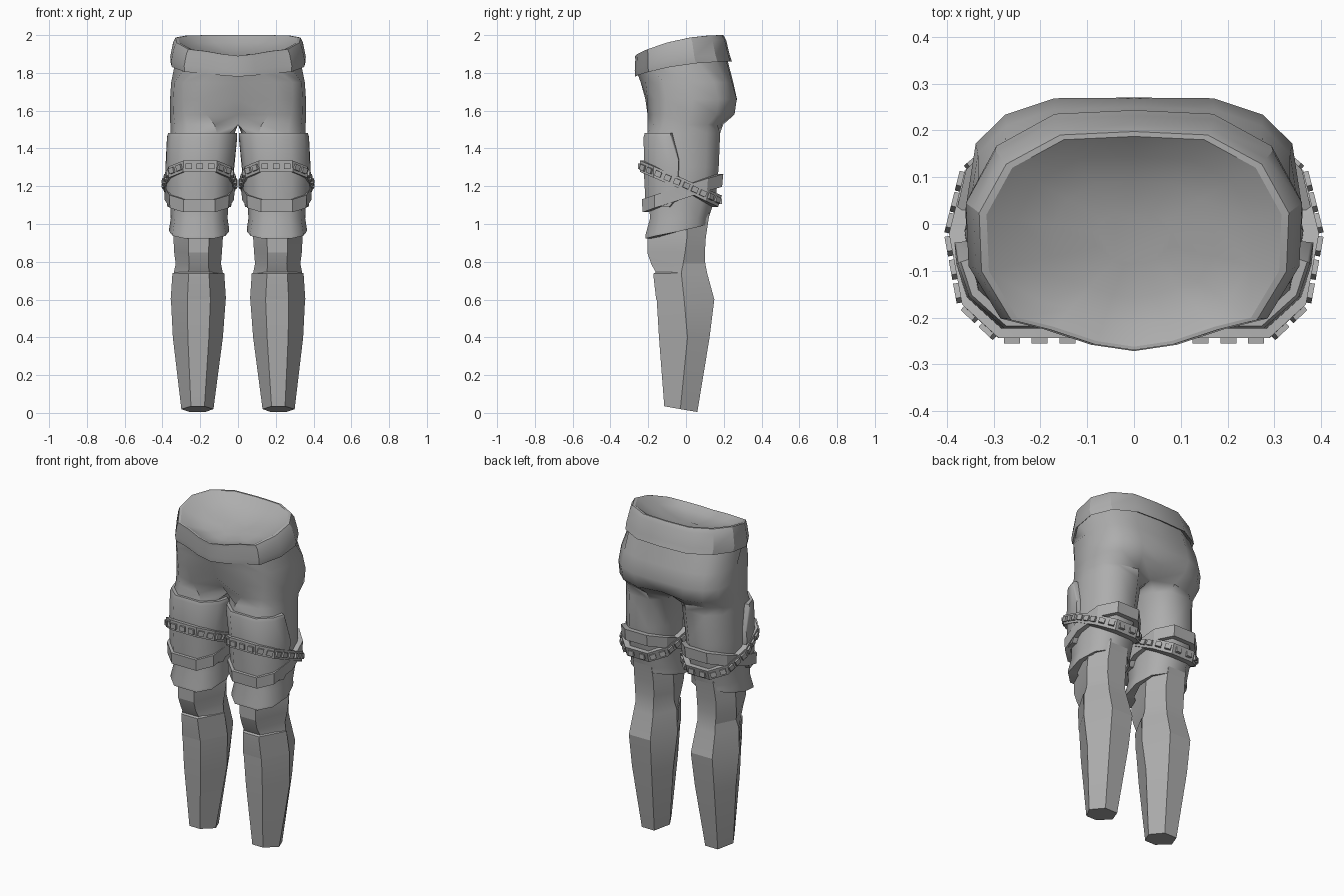
import bpy, bmesh
from math import sin, cos, pi, radians, copysign
from mathutils import Vector, Matrix

if "Cube" in bpy.data.objects:
    bpy.data.objects.remove(bpy.data.objects["Cube"])

grey = bpy.data.materials.new("plain_grey")
grey.use_nodes = True
grey.diffuse_color = (0.42, 0.42, 0.42, 1)
grey.node_tree.nodes["Principled BSDF"].inputs["Base Color"].default_value = (0.42, 0.42, 0.42, 1)


def finish(bm, name, angle=35, mirror=True):
    """Turn a bmesh into a named, shaded and optionally mirrored object."""
    bmesh.ops.recalc_face_normals(bm, faces=bm.faces)
    me = bpy.data.meshes.new(name)
    bm.to_mesh(me)
    bm.free()
    me.materials.append(grey)
    ob = bpy.data.objects.new(name, me)
    bpy.context.collection.objects.link(ob)
    if mirror:
        mod = ob.modifiers.new("Mirror", 'MIRROR')
        mod.merge_threshold = 0.0005
    bpy.ops.object.select_all(action='DESELECT')
    ob.select_set(True)
    bpy.context.view_layer.objects.active = ob
    bpy.ops.object.shade_smooth_by_angle(angle=radians(angle))


def loft(bm, rings, closed=True, wrap=False, cap_end=False):
    """Bridge rings of points; wrap joins the last ring to the first."""
    rows = [[bm.verts.new(p) for p in r] for r in rings]
    n = len(rows[0])
    pairs = list(zip(rows, rows[1:])) + ([(rows[-1], rows[0])] if wrap else [])
    for a, b in pairs:
        for i in range(n if closed else n - 1):
            j = (i + 1) % n
            bm.faces.new((a[i], a[j], b[j], b[i]))
    if cap_end:
        bm.faces.new(rows[-1])
    return rows


def power(v, e):
    return copysign(abs(v) ** e, v)


# Thigh sections: height, inner x, outer x, front y, back y
THIGH = [(1.48, .018, .358, -.215, .195), (1.30, .042, .362, -.215, .187),
         (1.15, .050, .360, -.210, .172), (1.03, .055, .356, -.200, .130),
         (0.94, .060, .352, -.205, .115)]
LEG_ANGLES = [-145, -112, -68, -35, 0, 35, 68, 112, 145, 180]


def thigh_point(z, deg, off=0.0):
    """Point on the thigh surface; 0 is outward, -90 is the front."""
    zc = min(max(z, THIGH[-1][0]), THIGH[0][0])
    for a, b in zip(THIGH, THIGH[1:]):
        if b[0] <= zc <= a[0]:
            t = (a[0] - zc) / (a[0] - b[0])
            _, x0, x1, y0, y1 = [p + (q - p) * t for p, q in zip(a, b)]
            break
    c, s = cos(radians(deg)), sin(radians(deg))
    e = .8 if s < 0 else .95
    x = (x0 + x1) / 2 + ((x1 - x0) / 2 + off) * power(c, e)
    y = (y0 + y1) / 2 + ((y1 - y0) / 2 + off) * power(s, e)
    return Vector((max(x, .004), y, z))


# Waist half outline from centre front to centre back
HALF = [(0, -.262), (.08, -.25), (.17, -.22), (.25, -.20), (.31, -.10),
        (.315, .02), (.26, .12), (.15, .18), (0, .187)]
OUTLINE = HALF + [(-x, y) for x, y in HALF[-2:0:-1]]


def waist(sx, sy, dy, z0, rise, outline=OUTLINE):
    """Waist ring that climbs steeply at the front and levels off at the back."""
    return [(x * sx, y * sy + dy, z0 + rise * sin(((y + .262) / .449) ** .8 * pi / 2))
            for x, y in outline]


# Hips: height, half width, front y, back y, centre front y, centre back y, blend to leg
HIPS = [(1.75, .354, -.225, .255, -.24, .250, 0), (1.66, .360, -.215, .280, -.215, .270, .1),
        (1.58, .362, -.215, .268, -.150, .235, .4), (1.525, .360, -.213, .205, -.080, .145, .85)]
bm = bmesh.new()
rows = [waist(1.06, 1.06, .012, 1.82, .085, HALF)]
for z, rx, yf, yb, cf, cb, blend in HIPS:
    ring = []
    for k in range(9):
        a = radians(-90 + 22.5 * k)
        x = rx * max(cos(a), 0) ** (.6 if k < 5 else .75)
        x += (thigh_point(1.48, LEG_ANGLES[k]).x - x) * blend
        ring.append([x, (yf + yb) / 2 + (yb - yf) / 2 * power(sin(a), .6), z])
    ring[0] = [0, cf, z]
    ring[8] = [0, cb, z]
    rows.append(ring)
hips = loft(bm, rows, closed=False)
mid = bm.verts.new((0, .03, 1.535))


# Thighs with a flared hem, higher at the back
def hem(off, drop):
    pts = []
    for a in LEG_ANGLES:
        back = (1 + sin(radians(a))) / 2
        pts.append(thigh_point(.935 + .08 * back - drop, a, off * (1 - back)))
    return pts


leg = [[thigh_point(s[0], a) for a in LEG_ANGLES] for s in THIGH[:-1]]
leg += [hem(.022, 0), hem(.022, .015), hem(-.04, .015)]
legs = loft(bm, leg)
top = hips[-1] + [mid]
for i in range(10):
    j = (i + 1) % 10
    bm.faces.new((top[i], top[j], legs[0][j], legs[0][i]))
finish(bm, "hips_and_thighs", 45)

# Waistband with a raised lip and a dished lining
bm = bmesh.new()
loft(bm, [waist(1.06, 1.06, .012, 1.80, .08), waist(1.13, 1.14, .03, 1.78, .08),
          waist(1.14, 1.12, .022, 1.81, .085), waist(1.09, 1.07, .012, 1.87, .105),
          waist(1.05, 1.04, .003, 1.89, .11), waist(1, 1, 0, 1.89, .11)])
finish(bm, "waistband", 30, mirror=False)
bm = bmesh.new()
lining = [waist(1, 1, 0, 1.89, .11)]
for s, sink in ((.8, .03), (.55, .05), (.25, .06)):
    lining.append([(x * s, y * s - .03 * (1 - s), 1.95 + (z - 1.95) * s - sink) for x, y, z in lining[0]])
loft(bm, lining, cap_end=True)
finish(bm, "waist_lining", 60, mirror=False)

# Lower legs: six-sided, height, inner x, outer x, front y, side y, back y
SHIN = [(1.06, .09, .33, -.17, .01, .125), (.93, .08, .342, -.205, .005, .105),
        (.85, .085, .338, -.205, -.005, .100), (.79, .09, .33, -.185, -.015, .102),
        (.74, .08, .34, -.158, -.025, .112), (.60, .065, .355, -.155, -.01, .15),
        (.40, .08, .345, -.143, .008, .125), (.02, .13, .30, -.115, -.03, .06)]


def shin_ring(z, x0, x1, yf, ys, yb, off=0.0, tilt=0.0):
    w = x1 - x0
    return [(x0 - off / 2, ys, z), (x0 + .28 * w, yf - off, z + tilt), (x0 + .70 * w, yf - off, z + tilt),
            (x1 + off / 2, ys, z), (x0 + .75 * w, yb, z - tilt), (x0 + .25 * w, yb, z - tilt)]


bm = bmesh.new()
loft(bm, [shin_ring(*s, tilt=.015 if s[0] < .1 else 0) for s in SHIN], cap_end=True)
finish(bm, "lower_leg", 15)

# Shin guard: a shallow shell on the front three sides
knee, calf = SHIN[4], SHIN[5]
bm = bmesh.new()
loft(bm, [shin_ring(*knee, off=o, tilt=t)[:4] for o, t in ((-.01, .012), (.014, -.002), (.014, -.018))]
     + [shin_ring(*calf, off=.003)[:4]], closed=False)
finish(bm, "shin_guard", 20)

# Thigh guard: front shell with a rolled top edge and cut-back upper corners
bm = bmesh.new()
rings = []
for deg in (-176, -166, -145, -112, -68, -35, -14, -4):
    end = deg in (-176, -4)
    hi, lo = (1.34, 1.14) if end else (1.482, 1.09)
    path = [(hi, -.01), (hi, .016), (hi - .02, .022), (1.29, .022), (lo, .020), (lo, -.01)]
    rings.append([thigh_point(z, deg, o) for z, o in path])
guard = loft(bm, rings)
bm.faces.new(guard[0])
bm.faces.new(guard[-1])
finish(bm, "thigh_guard", 45)


# Straps: closed loops slanting from front to back
def strap_point(deg, z_front, z_back, dz, off):
    t = (1 + power(sin(radians(deg)), .85)) / 2
    p = thigh_point(z_front + (z_back - z_front) * t + dz, deg, off)
    p.y -= .009 * (1 - t)
    return p


def strap(zf, zb, half, off):
    bm = bmesh.new()
    section = [(-half, 0), (-half, off), (half, off), (half, 0)]
    loft(bm, [[strap_point(a, zf, zb, dz, o) for dz, o in section] for a in LEG_ANGLES], wrap=True)
    return bm


finish(strap(1.092, 1.235, .034, .030), "plain_strap", 25)
bm = strap(1.312, 1.115, .030, .034)

# Square studs spaced evenly along each straight run of the strap
for i in range(10):
    a, b = [strap_point(LEG_ANGLES[k % 10], 1.312, 1.115, 0, .034) for k in (i, i + 1)]
    along = (b - a).normalized()
    out = along.cross(Vector((0, 0, 1))).normalized()
    rot = Matrix((along, out, along.cross(out))).transposed().to_4x4()
    count = max(1, round((b - a).length / .06))
    for k in range(count):
        spot = Matrix.Translation(a.lerp(b, (k + .5) / count))
        bmesh.ops.create_cube(bm, size=1, matrix=spot @ rot @ Matrix.Diagonal((.034, .022, .030, 1)))
finish(bm, "studded_strap", 25)
